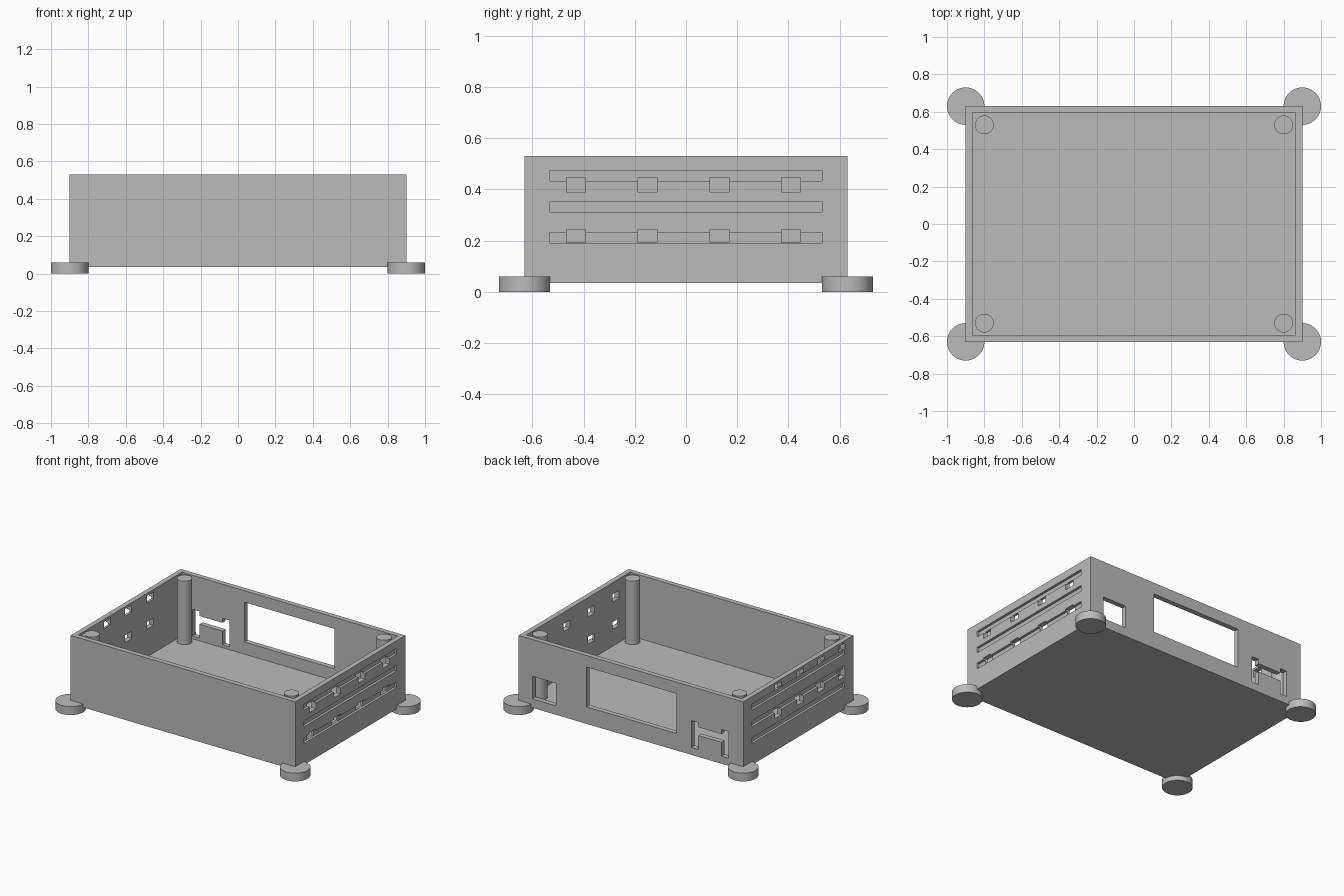
import bpy
import math

default = bpy.data.objects.get("Cube")
if default:
    bpy.data.objects.remove(default, do_unlink=True)

# Single plain grey plastic
grey = bpy.data.materials.new("grey plastic")
grey.use_nodes = True
COLOUR = (0.5, 0.5, 0.5, 1)
grey.diffuse_color = COLOUR
for node in grey.node_tree.nodes:
    if node.type == 'BSDF_PRINCIPLED':
        node.inputs["Base Color"].default_value = COLOUR

HALF_X, HALF_Y = 0.9, 0.63
WALL = 0.036
BASE, FLOOR, RIM = 0.035, 0.07, 0.53


def box(name, x, y, z):
    """Box spanning the three (low, high) ranges."""
    bpy.ops.mesh.primitive_cube_add(size=1)
    ob = bpy.context.object
    ob.name = name
    ob.location = [(a + b) / 2 for a, b in (x, y, z)]
    ob.scale = [b - a for a, b in (x, y, z)]
    bpy.ops.object.transform_apply(location=True, rotation=False, scale=True)
    ob.data.materials.append(grey)
    return ob


def cylinder(name, x, y, radius, z):
    bpy.ops.mesh.primitive_cylinder_add(
        vertices=64, radius=radius, depth=z[1] - z[0],
        location=(x, y, sum(z) / 2))
    ob = bpy.context.object
    ob.name = name
    ob.data.materials.append(grey)
    bpy.ops.object.shade_smooth_by_angle(angle=math.radians(30))
    return ob


def cut(target, x, y, z):
    """Subtract a box from the target, then drop the cutter."""
    cutter = box("cutter", x, y, z)
    cutter.hide_render = True
    mod = target.modifiers.new("cut", 'BOOLEAN')
    mod.operation = 'DIFFERENCE'
    mod.solver = 'EXACT'
    mod.object = cutter
    bpy.context.view_layer.objects.active = target
    bpy.ops.object.modifier_apply(modifier=mod.name)
    bpy.data.objects.remove(cutter, do_unlink=True)


# Open-topped tray
case = box("case_tray", (-HALF_X, HALF_X), (-HALF_Y, HALF_Y), (BASE, RIM))
cut(case, (-HALF_X + WALL, HALF_X - WALL), (-HALF_Y + WALL, HALF_Y - WALL),
    (FLOOR, 1))

# Side walls: long shallow grooves outside, with small vents right through
vents = {
    1: ((-0.43, -0.15, 0.13, 0.41), ((0.39, 0.447), (0.192, 0.244))),
    -1: ((-0.5, -0.265, -0.02, 0.23), ((0.46, 0.512), (0.27, 0.322))),
}
for side, (centres, rows) in vents.items():
    groove = sorted((side * (HALF_X - WALL / 2), side * 1.0))
    through = sorted((side * (HALF_X - 2 * WALL), side * 1.0))
    for z in (0.19, 0.311, 0.432):
        cut(case, groove, (-0.53, 0.53), (z, z + 0.042))
    for row in rows:
        for y in centres:
            cut(case, through, (y - 0.037, y + 0.037), row)

# Back wall: power socket, large window, and bracket-shaped socket
back = (HALF_Y - 2 * WALL, HALF_Y + 0.1)
cut(case, (0.6, 0.79), back, (0.1, 0.263))
cut(case, (-0.364, 0.356), back, (0.158, 0.446))
cut(case, (-0.54, -0.484), back, (0.09, 0.283))
cut(case, (-0.78, -0.725), back, (0.09, 0.283))
cut(case, (-0.75, -0.51), back, (0.19, 0.25))

# Corner feet and screw posts
for sx, x_name in ((1, "left"), (-1, "right")):
    for sy, y_name in ((-1, "front"), (1, "back")):
        corner = y_name + "_" + x_name
        cylinder(corner + "_foot", sx * HALF_X, sy * HALF_Y, 0.1, (0, 0.06))
        cylinder(corner + "_post", sx * 0.8, sy * 0.53, 0.05,
                 (FLOOR - 0.01, RIM))
